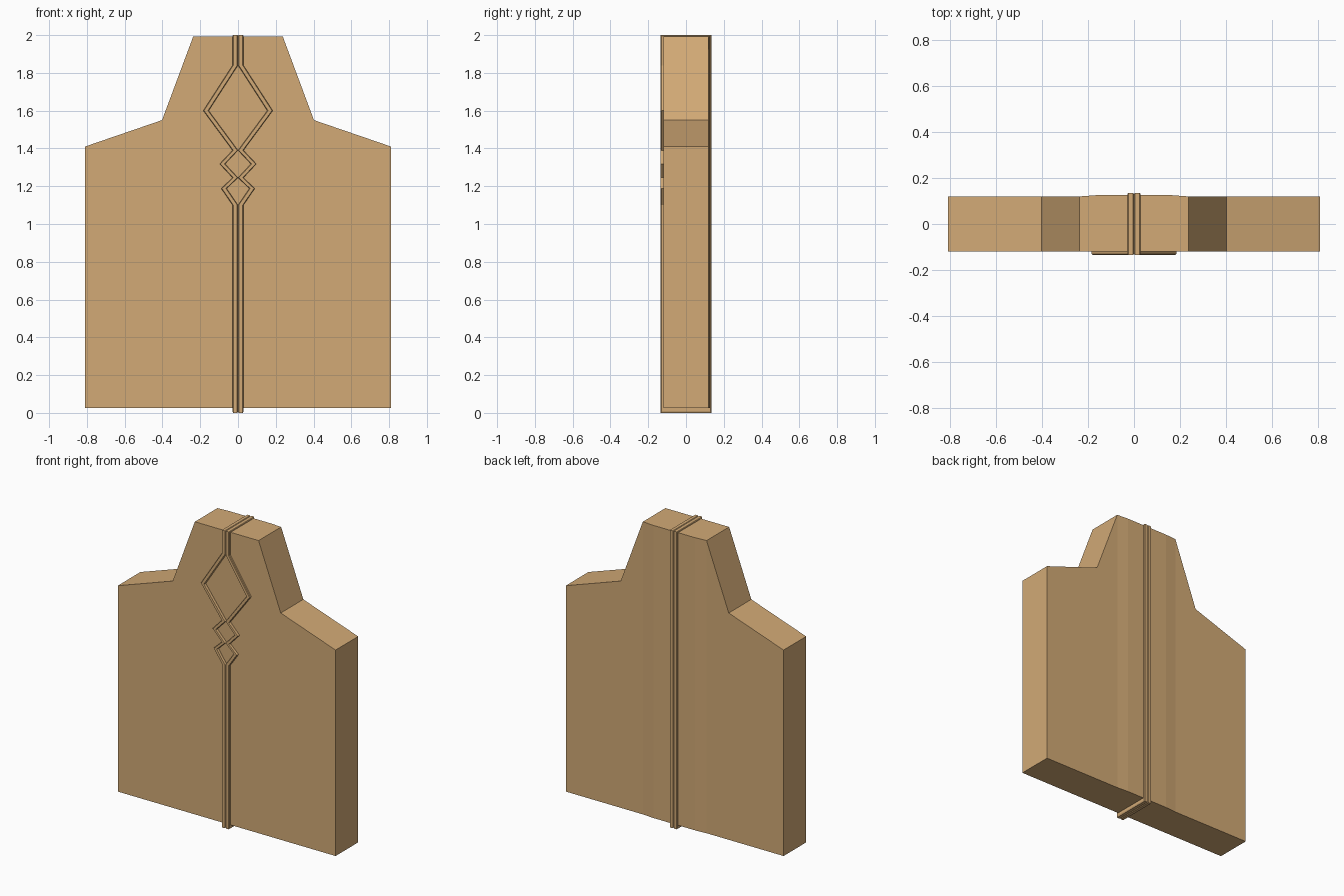
import bpy, bmesh

if "Cube" in bpy.data.objects:
    bpy.data.objects.remove(bpy.data.objects["Cube"])

tan = bpy.data.materials.new("tan_cloth")
tan.diffuse_color = (0.645, 0.402, 0.181, 1)
tan.use_nodes = True
tan.node_tree.nodes["Principled BSDF"].inputs["Base Color"].default_value = tan.diffuse_color


def mirrored_half(name, rings, closed):
    """Bridge a row of section loops into a right half, then mirror it in x."""
    bm = bmesh.new()
    loops = [[bm.verts.new(p) for p in ring] for ring in rings]
    count = len(loops[0])
    pairs = list(zip(loops, loops[1:]))
    if closed:
        pairs.append((loops[-1], loops[0]))
    else:
        bm.faces.new(loops[-1])
    for a, b in pairs:
        for i in range(count):
            j = (i + 1) % count
            bm.faces.new((a[i], a[j], b[j], b[i]))
    bmesh.ops.recalc_face_normals(bm, faces=bm.faces)
    # Outward check: the face furthest right must point to +x
    far = max(bm.faces, key=lambda f: f.calc_center_median().x)
    if far.normal.x < 0:
        bmesh.ops.reverse_faces(bm, faces=bm.faces)
    mesh = bpy.data.meshes.new(name)
    bm.to_mesh(mesh)
    bm.free()
    mesh.materials.append(tan)
    obj = bpy.data.objects.new(name, mesh)
    bpy.context.collection.objects.link(obj)
    mod = obj.modifiers.new("mirror", 'MIRROR')
    mod.use_mirror_merge = False
    return obj


# Body: columns of (x, top height, back depth), split along the centre seam
columns = [(0, 1.993, 0.126), (0.155, 1.993, 0.126), (0.237, 1.993, 0.12),
           (0.402, 1.55, 0.12), (0.81, 1.41, 0.12)]
mirrored_half("body", [[(x, -0.12, 0.025), (x, -0.12, top),
                        (x, back, top), (x, back, 0.025)]
                       for x, top, back in columns], closed=False)

# Trim: inner edge of the front cord, opening into three diamonds
front = [(0, 1.84), (0.155, 1.6), (0, 1.39), (0.068, 1.318),
         (0, 1.245), (0.06, 1.188), (0, 1.10)]

# Each path point holds the buried base (y, z) and the raised outside (y, z)
IN, OUT, LOW, HIGH = 0.117, 0.135, 0.03, 1.985
path = [(0, IN, HIGH, OUT, 2.0), (0, -IN, HIGH, -OUT, 2.0)]
path += [(x, -IN, z, -OUT, z) for x, z in front]
path += [(0, -IN, LOW, -OUT, 0.0), (0, IN, LOW, OUT, 0.0)]

# Cord section: sideways offset and how far out it sits, with chamfered edges
section = [(0, 0), (0, 0.7), (0.004, 1), (0.025, 1), (0.029, 0.75), (0.029, 0)]
mirrored_half("centre_trim", [[(x + dx, yi + (yo - yi) * t, zi + (zo - zi) * t)
                               for dx, t in section]
                              for x, yi, zi, yo, zo in path], closed=True)
